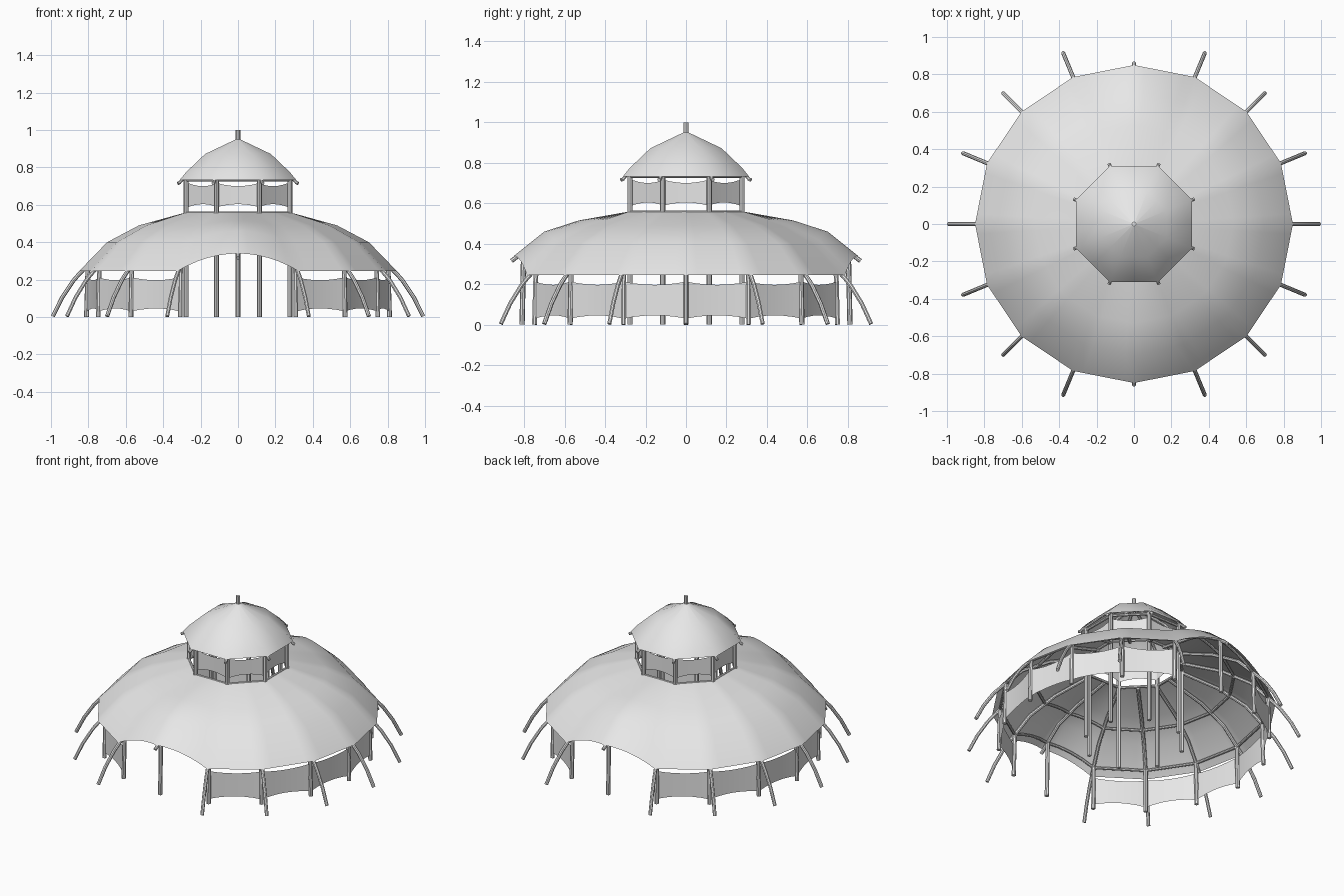
import bpy, math
from mathutils import Vector

if "Cube" in bpy.data.objects:
    bpy.data.objects.remove(bpy.data.objects["Cube"], do_unlink=True)

grey = bpy.data.materials.new("plain_grey")
grey.use_nodes = True
grey.diffuse_color = (0.8, 0.8, 0.8, 1)
grey.node_tree.nodes["Principled BSDF"].inputs["Base Color"].default_value = (0.8, 0.8, 0.8, 1)

# Main roof rings: corner radius, normal height, height above the arches
RINGS = [(0.30, 0.56, 0.56), (0.53, 0.49, 0.515), (0.70, 0.40, 0.46), (0.85, 0.245, 0.34)]
# Upper roof rings: corner radius, height
CAP = [(0.0, 0.955), (0.19, 0.872), (0.30, 0.775), (0.337, 0.733)]
STEP = math.tau / 16


def polar(r, k, z=0.0):
    return Vector((r * math.cos(k * STEP), r * math.sin(k * STEP), z))


def add_object(name, mesh):
    ob = bpy.data.objects.new(name, mesh)
    bpy.context.collection.objects.link(ob)
    mesh.materials.clear()
    mesh.materials.append(grey)
    bpy.ops.object.select_all(action='DESELECT')
    ob.select_set(True)
    bpy.context.view_layer.objects.active = ob
    bpy.ops.object.shade_smooth_by_angle(angle=math.radians(40))
    return ob


def sheet(name, rows, closed=True):
    """Skin a grid of points, optionally closed around."""
    n = len(rows[0])
    verts = [p for row in rows for p in row]
    faces = []
    for i in range(len(rows) - 1):
        for j in range(n if closed else n - 1):
            a, b = i * n + j, i * n + (j + 1) % n
            faces.append((a, a + n, b + n, b))
    mesh = bpy.data.meshes.new(name)
    mesh.from_pydata(verts, [], faces)
    mesh.validate()
    return add_object(name, mesh)


def pipe(name, pts, radius, cyclic=False):
    curve = bpy.data.curves.new(name, 'CURVE')
    curve.dimensions = '3D'
    curve.bevel_depth = radius
    curve.bevel_resolution = 2
    curve.use_fill_caps = True
    line = curve.splines.new('POLY')
    line.points.add(len(pts) - 1)
    for p, co in zip(line.points, pts):
        p.co = (*co, 1)
    line.use_cyclic_u = cyclic
    temp = bpy.data.objects.new("temp", curve)
    mesh = bpy.data.meshes.new_from_object(temp)
    bpy.data.objects.remove(temp)
    return add_object(name, mesh)


def ring_corner(r, k):
    """Point on the sixteen-sided plan; the innermost ring is an octagon."""
    if r <= RINGS[0][0] and k % 2 == 0:
        r *= math.cos(STEP)
    return polar(r, k)


def roof_point(ring, k):
    r, low, high = ring
    k0 = math.floor(k)
    p = ring_corner(r, k0).lerp(ring_corner(r, k0 + 1), k - k0)
    u = min(abs(k % 16 - 4), abs(k % 16 - 12))
    p.z = low + (high - low) * max(0, 1 - u * u)
    return p


def between(a, b, t):
    return tuple(x + (y - x) * t for x, y in zip(a, b))


def wall(name, radius, ks, step, low, high):
    """Cloth panels whose edges draw in between the posts."""
    cols = []
    for k in ks:
        a, b = polar(radius, k), polar(radius, k + step)
        for i in range(7):
            t = i / 6
            sag = 0.016 * 4 * t * (1 - t)
            p = a.lerp(b, t) * (1 - 0.5 * sag)
            cols.append((p, low + sag, high - sag))
    rows = [[Vector((p.x, p.y, lo + (hi - lo) * f)) for p, lo, hi in cols] for f in (0, 0.5, 1)]
    return sheet(name, rows, closed=False)


# Main roof with raised arches front and back
sheet("main_roof", [[roof_point(ring, j / 6) for j in range(96)] for ring in RINGS])

# Rafters, running on down as curved struts except at the arches
drop = Vector((0, 0, 0.016))
for k in range(16):
    path = [roof_point(ring, k) - drop for ring in RINGS]
    if k % 8 == 4:
        path.append(polar(0.862, k, 0.315))
    else:
        path += [polar(r, k, z) for r, z in ((0.88, 0.195), (0.94, 0.105), (0.99, 0.004))]
    pipe("rafter_strut", path, 0.011)

# Outer posts and purlins
for k in range(16):
    top = roof_point(between(RINGS[2], RINGS[3], 0.68), k)
    pipe("outer_post", [polar(0.81, k), top - drop], 0.013)
for name, ring in (("eave_purlin", between(RINGS[2], RINGS[3], 0.68)),
                   ("middle_purlin", between(RINGS[1], RINGS[2], 0.4))):
    pipe(name, [roof_point(ring, j / 4) - drop for j in range(64)], 0.009, True)

# Side walls
wall("left_wall", 0.81, range(-3, 3), 1, 0.03, 0.213)
wall("right_wall", 0.81, range(5, 11), 1, 0.03, 0.213)

# Tower: posts, ring beams, wall and rafters
odd = range(1, 16, 2)
for k in odd:
    pipe("tower_post", [polar(0.30, k), polar(0.30, k, 0.745)], 0.013)
    tips = [polar(r, k, z - 0.014) for r, z in CAP]
    pipe("tower_rafter", tips + [polar(0.348, k, 0.715)], 0.009)
for name, z in (("tower_base_beam", 0.555), ("tower_top_beam", 0.733)):
    pipe(name, [polar(0.30, k, z) for k in odd], 0.009, True)
wall("tower_wall", 0.29, odd, 2, 0.588, 0.716)

# Upper roof and finial
sheet("upper_roof", [[polar(max(r, 0.001), k).lerp(polar(max(r, 0.001), k + 2), t) + Vector((0, 0, z))
                      for k in odd for t in (0, 0.5)] for r, z in CAP])
pipe("finial", [(0, 0, 0.92), (0, 0, 1.0)], 0.013)
